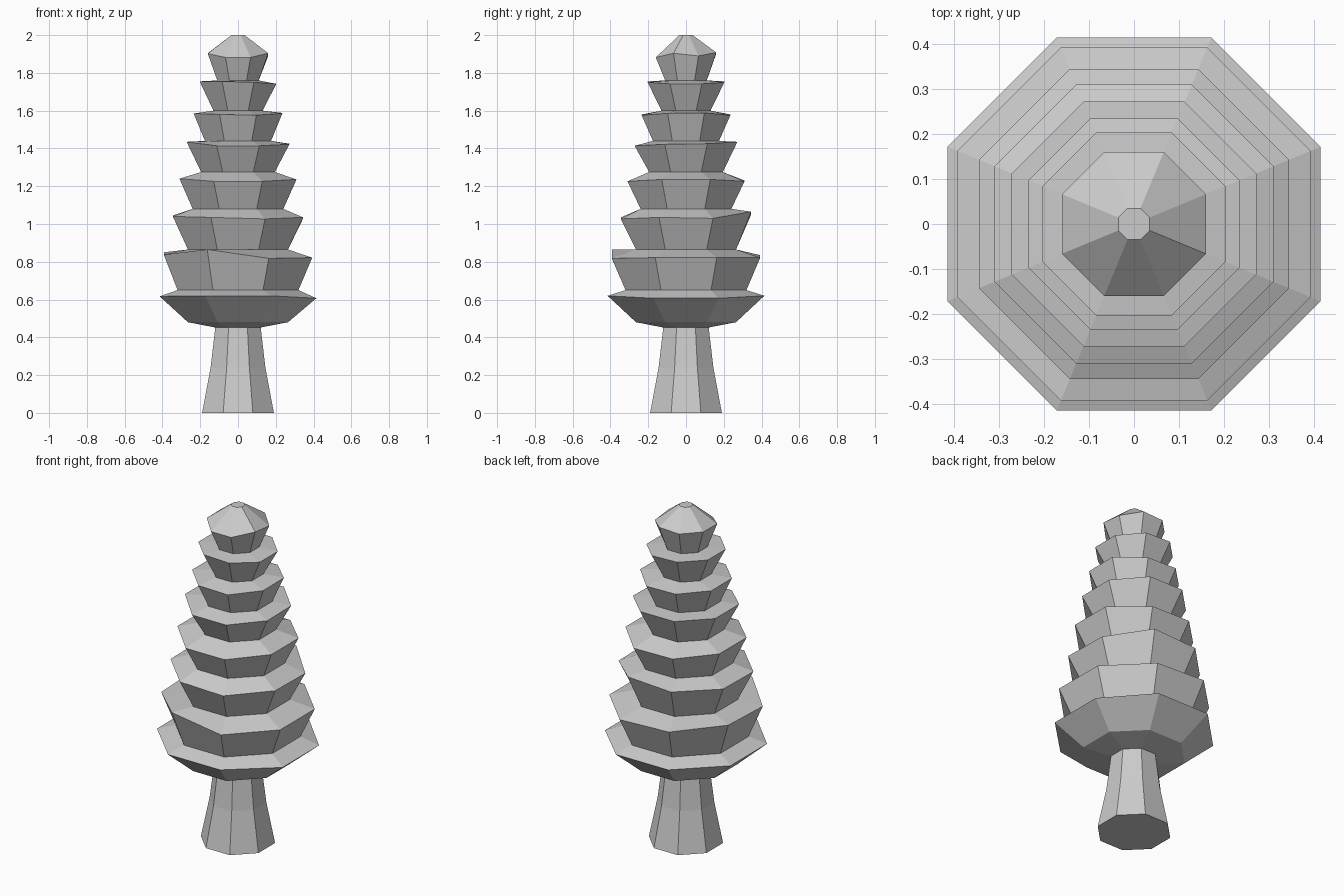
import bpy
import bmesh
import math

if "Cube" in bpy.data.objects:
    bpy.data.objects.remove(bpy.data.objects["Cube"])

SIDES = 8
CORNER = 1 / math.cos(math.pi / SIDES)  # flat-to-flat half width -> corner radius

grey = bpy.data.materials.new("plain_grey")
grey.diffuse_color = (0.6, 0.6, 0.6, 1)
grey.use_nodes = True
grey.node_tree.nodes["Principled BSDF"].inputs["Base Color"].default_value = grey.diffuse_color


def lathe(name, rings):
    """Closed octagonal solid from rings of (half width, height, corner lifts)."""
    bm = bmesh.new()
    loops = []
    for width, z, lifts in rings:
        loop = []
        for k in range(SIDES):
            a = 2 * math.pi * (k + 0.5) / SIDES
            r = width * CORNER
            lift = lifts[k] / 1000 if lifts else 0
            loop.append(bm.verts.new((r * math.cos(a), r * math.sin(a), z + lift)))
        loops.append(loop)
    for low, high in zip(loops, loops[1:]):
        for k in range(SIDES):
            n = (k + 1) % SIDES
            bm.faces.new((low[k], low[n], high[n], high[k]))
    bm.faces.new(loops[0][::-1])
    bm.faces.new(loops[-1])
    bmesh.ops.recalc_face_normals(bm, faces=bm.faces)
    mesh = bpy.data.meshes.new(name)
    bm.to_mesh(mesh)
    bm.free()
    mesh.materials.append(grey)
    obj = bpy.data.objects.new(name, mesh)
    bpy.context.collection.objects.link(obj)
    return obj


# Flared trunk
lathe("trunk", [(0.19, 0, None), (0.145, 0.24, None), (0.12, 0.455, None)])

# Foliage tiers: base width, base height, rim width, rim height, uneven rim corners
tiers = [
    (0.265, 0.48, 0.415, 0.615, (-8, 5, 5, 2, 2, 5, 5, -8)),
    (0.32, 0.65, 0.393, 0.83, (-8, -8, 5, 20, 8, 35, -12, -8)),
    (0.265, 0.865, 0.345, 1.035, (-5, 30, 15, 10, 5, 0, -8, 0)),
    (0.24, 1.08, 0.31, 1.23, (6, -4, 0, 10, 10, -4, -4, 6)),
    (0.195, 1.275, 0.272, 1.42, (5, 15, 15, 15, 15, -6, -6, 2)),
    (0.175, 1.44, 0.235, 1.58, (8, -4, 0, 5, 5, 0, -4, 6)),
    (0.13, 1.60, 0.203, 1.75, (-8, 0, 5, 5, 5, 5, 0, -8)),
    (0.11, 1.76, 0.16, 1.89, (0, 18, 12, 14, 12, -8, -8, 14)),
]
rings = [(0.11, 0.45, None)]  # underside meets the trunk
for base_w, base_z, rim_w, rim_z, lifts in tiers:
    rings += [(base_w, base_z, None), (rim_w, rim_z, lifts)]
rings.append((0.035, 2.0, None))  # small flat tip
lathe("foliage", rings)
